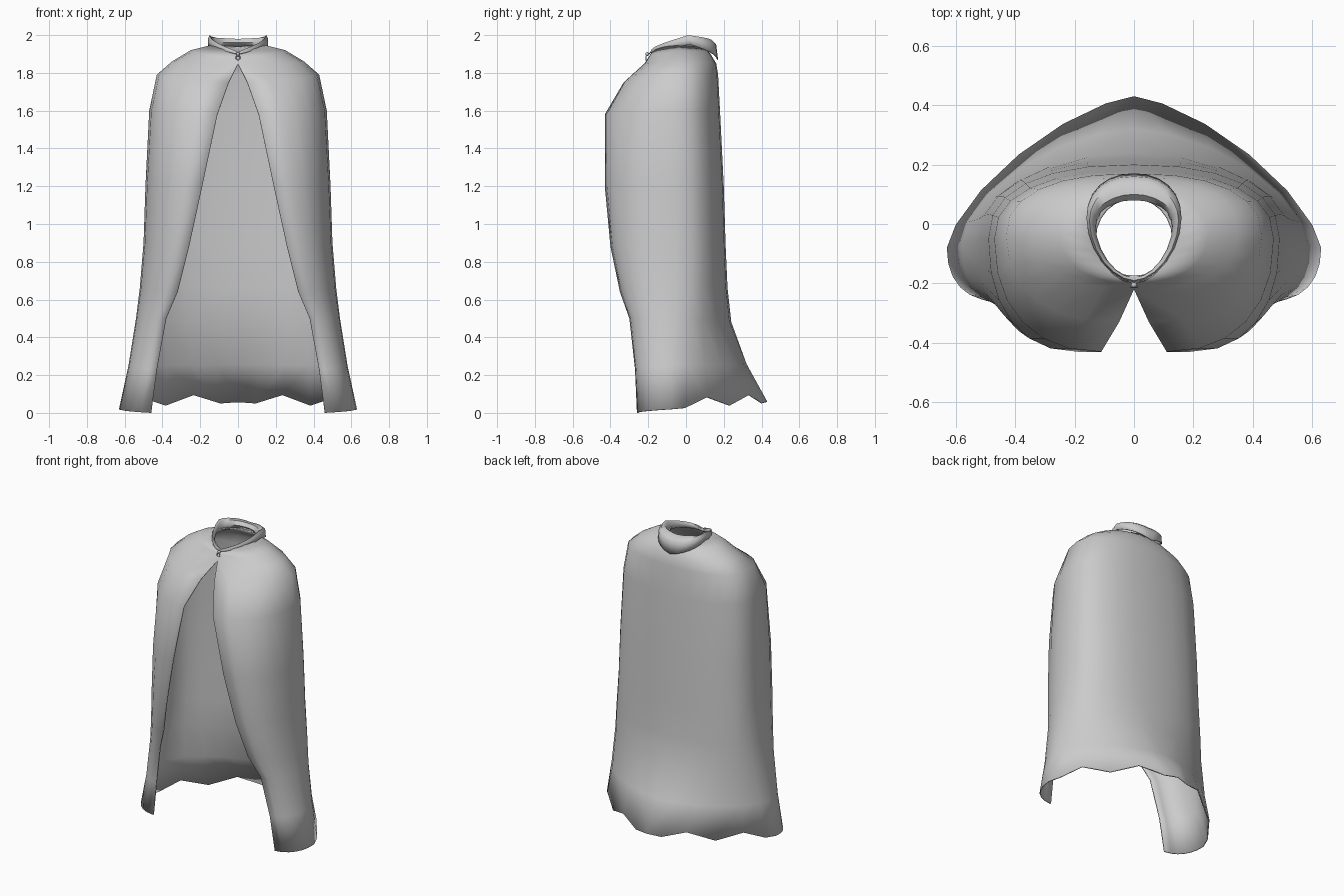
import bpy, math
from math import sin, cos, pi

default = bpy.data.objects.get("Cube")
if default:
    bpy.data.objects.remove(default)

# One cloth colour for everything
cloth = bpy.data.materials.new("grey cloth")
cloth.use_nodes = True
grey = (0.6, 0.6, 0.6, 1)
cloth.diffuse_color = grey
cloth.node_tree.nodes["Principled BSDF"].inputs["Base Color"].default_value = grey

SEGMENTS = 6  # points per quarter of the outline


def half_ring(row, front_power):
    """Half outline running front edge -> side -> back centre."""
    fx, fy, fz, sx, sy, sz, by, bz, back_power = row
    points = []
    for k in range(SEGMENTS + 1):
        t = k / SEGMENTS
        s, c = sin(t * pi / 2), max(0.0, cos(t * pi / 2))
        points.append((fx + (sx - fx) * s ** front_power,
                       sy + (fy - sy) * c ** front_power,
                       fz + (sz - fz) * t))
    for k in range(1, SEGMENTS + 1):
        t = k / SEGMENTS
        s, c = sin(t * pi / 2), max(0.0, cos(t * pi / 2))
        if k == SEGMENTS:
            c = 0.0
        points.append((sx * c ** back_power,
                       sy + (by - sy) * s ** back_power,
                       sz + (bz - sz) * t))
    return points


def loft(name, rings, thickness):
    """Skin the half rings, mirror them and give the cloth a thickness."""
    n = len(rings[0])
    verts = [p for ring in rings for p in ring]
    faces = [(r * n + k, (r + 1) * n + k, (r + 1) * n + k + 1, r * n + k + 1)
             for r in range(len(rings) - 1) for k in range(n - 1)]
    mesh = bpy.data.meshes.new(name)
    mesh.from_pydata(verts, [], faces)
    mesh.materials.append(cloth)
    obj = bpy.data.objects.new(name, mesh)
    bpy.context.collection.objects.link(obj)
    mirror = obj.modifiers.new("mirror", "MIRROR")
    mirror.merge_threshold = 0.001
    solid = obj.modifiers.new("thickness", "SOLIDIFY")
    solid.thickness = thickness
    solid.offset = -1
    smooth(obj)
    return obj


def smooth(obj):
    bpy.ops.object.select_all(action="DESELECT")
    obj.select_set(True)
    bpy.context.view_layer.objects.active = obj
    bpy.ops.object.shade_smooth_by_angle(angle=math.radians(50))


# Cloak rows: front edge x y z, side x y z, back y z, back roundness
cloak_rows = [
    (0, -.18, 1.91, .13, -.05, 1.95, .09, 1.94, 1),
    (0, -.2, 1.88, .25, -.03, 1.92, .13, 1.9, 1),
    (0, -.22, 1.85, .35, -.03, 1.86, .16, 1.85, .9),
    (.05, -.33, 1.75, .43, -.04, 1.79, .17, 1.79, .85),
    (.11, -.43, 1.58, .47, -.05, 1.6, .18, 1.6, .85),
    (.19, -.43, 1.2, .49, -.05, 1.2, .2, 1.2, .85),
    (.26, -.4, .88, .5, -.05, .9, .21, .88, .85),
    (.32, -.35, .64, .52, -.05, .66, .22, .66, .9),
    (.38, -.3, .5, .54, -.06, .5, .24, .48, 1),
    (.43, -.27, .23, .58, -.07, .25, .32, .26, 1.2),
    (.46, -.26, 0, .63, -.08, .02, .43, .06, 1.4),
]
cloak_rings = [half_ring(row, .88) for row in cloak_rows]

# Wavy hem: lift every second point behind the side
hem = cloak_rings[-1]
for k in range(SEGMENTS + 2, 2 * SEGMENTS, 2):
    x, y, z = hem[k]
    hem[k] = (x, y, z + .05)
loft("cloak", cloak_rings, .008)

# Folded collar: up the inside, over the fold and down the outside
collar_rows = [
    (0, -.18, 1.89, .13, -.04, 1.93, .12, 1.92, 1),
    (0, -.18, 1.9, .13, 0, 1.96, .08, 1.96, 1),
    (0, -.18, 1.91, .14, 0, 1.99, .1, 1.98, 1),
    (0, -.19, 1.91, .15, .01, 2, .14, 1.97, .95),
    (0, -.19, 1.91, .16, .02, 1.98, .16, 1.95, .9),
    (0, -.2, 1.9, .16, .02, 1.95, .17, 1.87, .9),
]
loft("collar", [half_ring(row, 1.1) for row in collar_rows], .006)

# Small clasp at the throat: a bead and a hanging loop
bpy.ops.mesh.primitive_uv_sphere_add(segments=10, ring_count=6, radius=.01,
                                     location=(0, -.205, 1.9))
bead = bpy.context.object
bead.name = "clasp_bead"
bpy.ops.mesh.primitive_torus_add(major_segments=12, minor_segments=6,
                                 major_radius=.011, minor_radius=.003,
                                 location=(0, -.212, 1.88),
                                 rotation=(pi / 2, 0, 0))
ring = bpy.context.object
ring.name = "clasp_loop"
for part in (bead, ring):
    part.data.materials.append(cloth)
    smooth(part)
